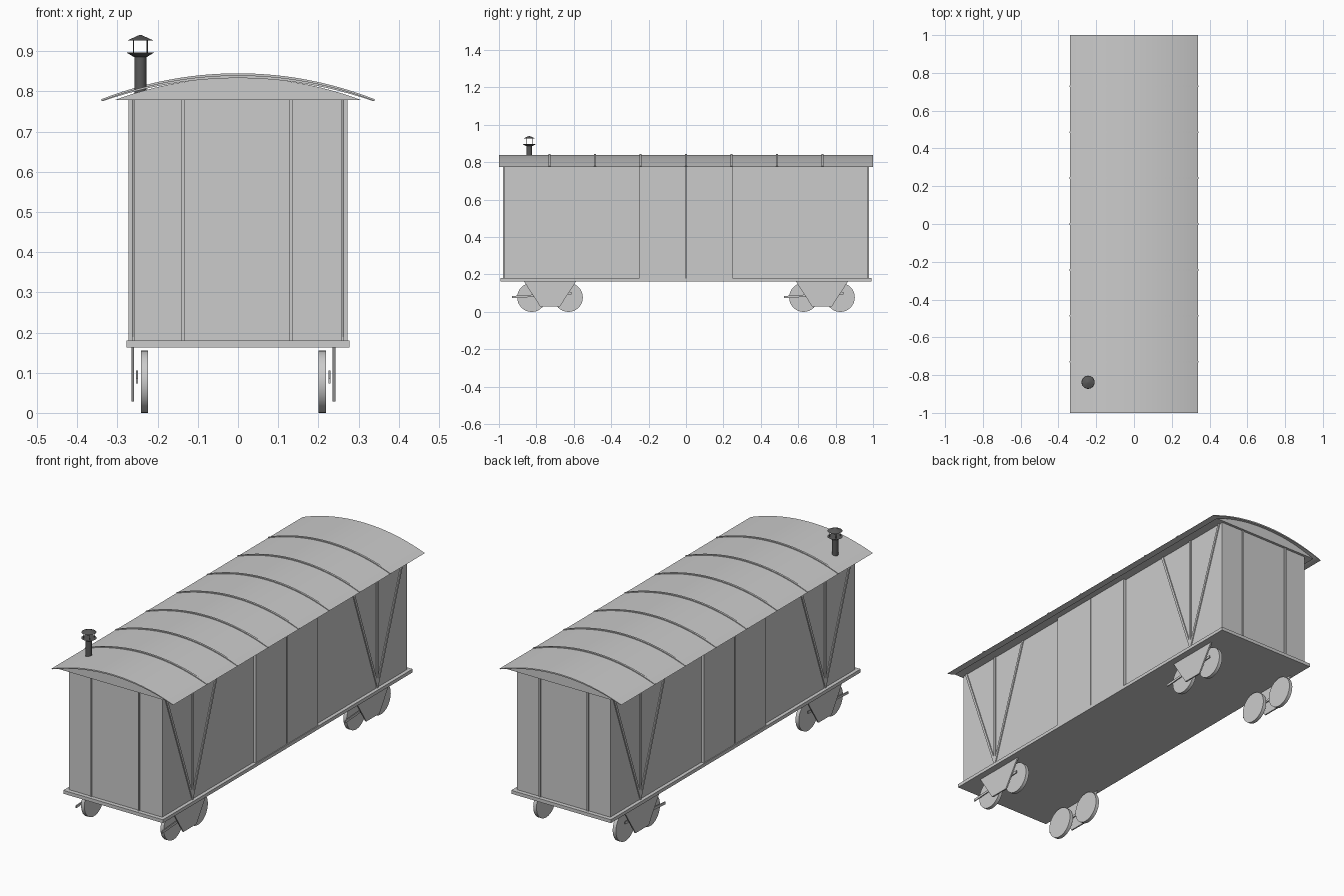
import bpy, bmesh, math
from mathutils import Matrix, Vector

if "Cube" in bpy.data.objects:
    bpy.data.objects.remove(bpy.data.objects["Cube"])

BODY_X, BODY_Y = 0.262, 0.972
FLOOR, EAVE = 0.18, 0.78
BOGIE_X = -0.0115          # running gear sits slightly off centre


def finish(name, bm, smooth=False, mat=None):
    bmesh.ops.recalc_face_normals(bm, faces=bm.faces)
    me = bpy.data.meshes.new(name)
    bm.to_mesh(me)
    bm.free()
    ob = bpy.data.objects.new(name, me)
    bpy.context.collection.objects.link(ob)
    if mat:
        me.materials.append(mat)
    if smooth:
        bpy.ops.object.select_all(action='DESELECT')
        ob.select_set(True)
        bpy.context.view_layer.objects.active = ob
        bpy.ops.object.shade_smooth_by_angle(angle=math.radians(35))
    return ob


def box(name, x0, x1, y0, y1, z0, z1):
    bm = bmesh.new()
    m = Matrix.Translation(((x0 + x1) / 2, (y0 + y1) / 2, (z0 + z1) / 2)) @ \
        Matrix.Diagonal((x1 - x0, y1 - y0, z1 - z0, 1))
    bmesh.ops.create_cube(bm, size=1, matrix=m)
    return finish(name, bm)


def prism(name, pts, axis, a, b, smooth=False):
    """Extrude a 2D outline along x (points are y,z) or y (points are x,z)."""
    def place(p, t):
        return (t, p[0], p[1]) if axis == 'x' else (p[0], t, p[1])
    bm = bmesh.new()
    face = bm.faces.new([bm.verts.new(place(p, a)) for p in pts])
    ext = bmesh.ops.extrude_face_region(bm, geom=[face])
    verts = [v for v in ext['geom'] if isinstance(v, bmesh.types.BMVert)]
    d = (b - a, 0, 0) if axis == 'x' else (0, b - a, 0)
    bmesh.ops.translate(bm, vec=d, verts=verts)
    return finish(name, bm, smooth)


def strip(name, p, q, width, x0, x1):
    """Flat bar on a side wall between two (y, z) points."""
    p, q = Vector(p), Vector(q)
    d = (q - p).normalized() * width / 2
    n = Vector((-d.y, d.x))
    return prism(name, [p + n, q + n, q - n, p - n], 'x', x0, x1)


def cone(name, r1, r2, z0, z1, x, y, segs=24, mat=None):
    bm = bmesh.new()
    bmesh.ops.create_cone(bm, cap_ends=True, segments=segs, radius1=r1, radius2=r2,
                          depth=z1 - z0,
                          matrix=Matrix.Translation((x, y, (z0 + z1) / 2)))
    return finish(name, bm, True, mat)


def arc(half, edge_z, top_z, n=24):
    s = top_z - edge_z
    r = (half * half + s * s) / (2 * s)
    t = math.asin(half / r)
    return [(r * math.sin(t * (2 * i / n - 1)),
             top_z - r + r * math.cos(t * (2 * i / n - 1))) for i in range(n + 1)]


# Floor and body
box("floor_frame", -0.277, 0.277, -0.993, 0.993, 0.163, FLOOR)
box("body", -BODY_X + 0.003, BODY_X - 0.003, -BODY_Y, BODY_Y, FLOOR, EAVE + 0.005)

# Curved roof shell, gable filler and seam ribs
prism("roof", arc(0.34, 0.777, 0.84) + arc(0.335, 0.776, 0.833)[::-1], 'y', -1, 1, True)
prism("gable", arc(0.305, 0.779, 0.834), 'y', -0.985, 0.985, True)
for i in range(-3, 4):
    y = i * 0.243
    prism("roof_rib", arc(0.341, 0.78, 0.845) + arc(0.339, 0.776, 0.837)[::-1],
          'y', y - 0.005, y + 0.005, True)

# End wall posts
for s in (-1, 1):
    for x in (-0.136, 0.131):
        y0, y1 = sorted((s * BODY_Y, s * (BODY_Y + 0.006)))
        box("end_post", x - 0.004, x + 0.004, y0, y1, FLOOR, EAVE)

# Side doors, posts and V braces
for s in (-1, 1):
    a, b = s * 0.257, s * 0.264
    for e in (-1, 1):
        y0, y1 = sorted((e * 0.003, e * 0.248))
        x0, x1 = sorted((s * 0.257, s * 0.273))
        box("side_door", x0, x1, y0, y1, FLOOR, EAVE)
        strip("side_post", (e * 0.735, FLOOR), (e * 0.735, EAVE), 0.012, a, b)
        for top in (0.525, 0.95):
            strip("side_brace", (e * 0.735, 0.19), (e * top, EAVE), 0.012, a, b)

# Running gear: wheels, side plates and levers
for s in (-1, 1):
    for c in (-0.727, 0.727):
        for dy in (-0.098, 0.098):
            bm = bmesh.new()
            bmesh.ops.create_cone(
                bm, cap_ends=True, segments=32, radius1=0.0775, radius2=0.0775, depth=0.018,
                matrix=Matrix.Translation((BOGIE_X + s * 0.221, c + dy, 0.0775))
                @ Matrix.Rotation(math.pi / 2, 4, 'Y'))
            finish("wheel", bm, True)
        prism("bogie_plate", [(c - 0.14, 0.164), (c + 0.14, 0.164),
                              (c + 0.052, 0.028), (c - 0.052, 0.028)],
              'x', BOGIE_X + s * 0.247, BOGIE_X + s * 0.254)
        strip("brake_lever", (c - 0.203, 0.079), (c + 0.115, 0.1), 0.012,
              BOGIE_X + s * 0.237, BOGIE_X + s * 0.242)

# Chimney with collar, cage and cap
dark = bpy.data.materials.new("dark_metal")
dark.diffuse_color = (0.1, 0.1, 0.1, 1)
dark.use_nodes = True
dark.node_tree.nodes["Principled BSDF"].inputs["Base Color"].default_value = dark.diffuse_color
cx, cy = -0.243, -0.838
cone("chimney_pipe", 0.015, 0.015, 0.79, 0.89, cx, cy, mat=dark)
cone("chimney_collar", 0.017, 0.035, 0.886, 0.897, cx, cy, mat=dark)
cone("chimney_cap", 0.034, 0.003, 0.926, 0.94, cx, cy, mat=dark)
for i in range(4):
    t = i * math.pi / 2 + math.pi / 4
    cone("cap_stay", 0.0015, 0.0015, 0.895, 0.928,
         cx + 0.024 * math.cos(t), cy + 0.024 * math.sin(t), 8, dark)
